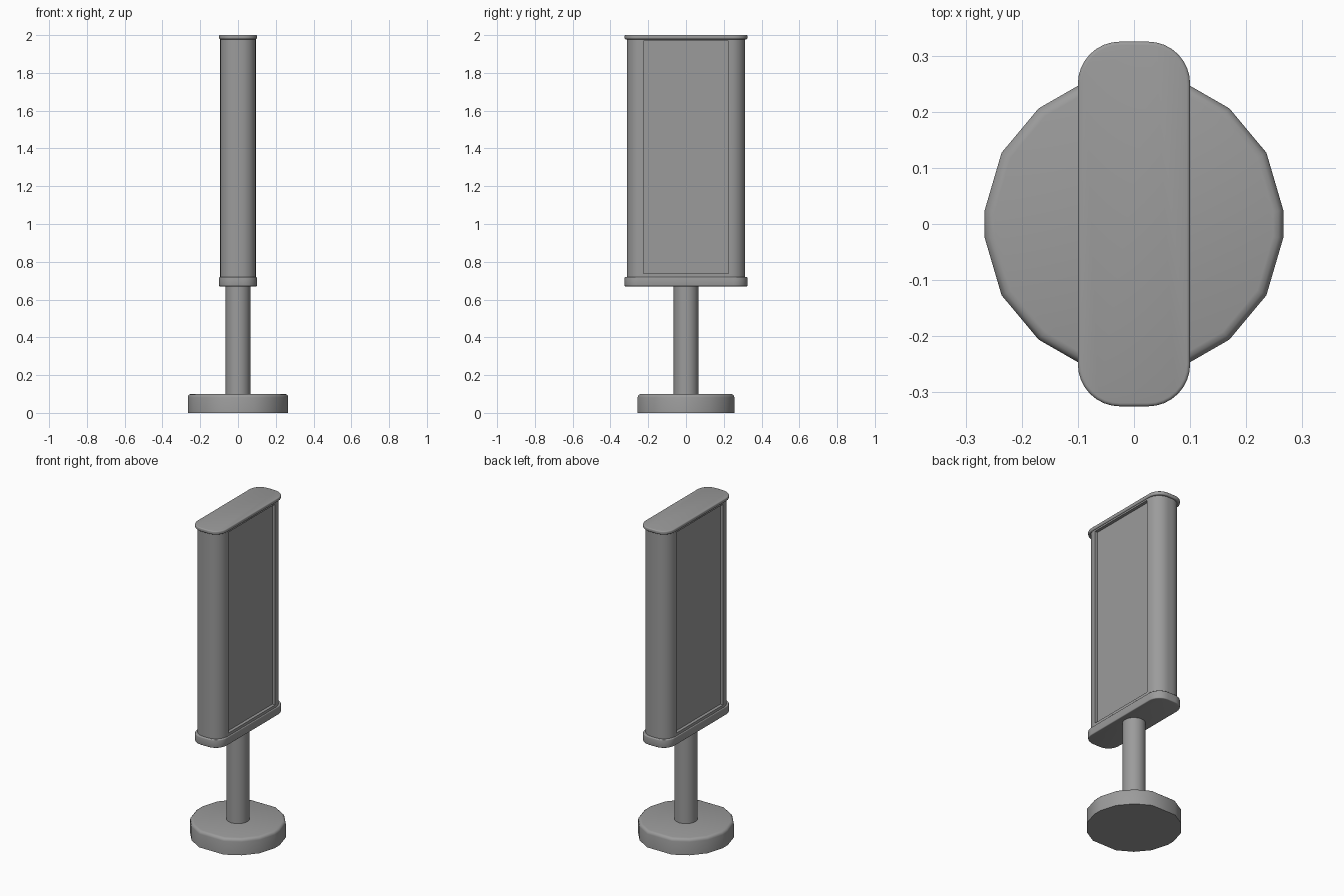
import bpy, bmesh, math

if "Cube" in bpy.data.objects:
    bpy.data.objects.remove(bpy.data.objects["Cube"])

grey = bpy.data.materials.new("dark_grey")
grey.diffuse_color = (0.33, 0.33, 0.33, 1)
grey.use_nodes = True
grey.node_tree.nodes["Principled BSDF"].inputs["Base Color"].default_value = grey.diffuse_color


def outline(hx, hy, r, seg=8):
    """Rounded rectangle, counter-clockwise."""
    pts = []
    for k, (sx, sy) in enumerate([(1, 1), (-1, 1), (-1, -1), (1, -1)]):
        for i in range(seg + 1):
            a = math.pi / 2 * (k + i / seg)
            pts.append((sx * (hx - r) + r * math.cos(a), sy * (hy - r) + r * math.sin(a)))
    return pts


def smooth(ob, angle=35):
    bpy.ops.object.select_all(action='DESELECT')
    ob.select_set(True)
    bpy.context.view_layer.objects.active = ob
    bpy.ops.object.shade_smooth_by_angle(angle=math.radians(angle))


def prism(name, pts, z0, z1, bevel_top=0, bevel_bottom=0):
    bm = bmesh.new()
    face = bm.faces.new([bm.verts.new((x, y, z0)) for x, y in pts])
    top = bmesh.ops.extrude_face_region(bm, geom=[face])["geom"]
    for v in top:
        if isinstance(v, bmesh.types.BMVert):
            v.co.z = z1
    bmesh.ops.recalc_face_normals(bm, faces=bm.faces)
    for z, w in ((z1, bevel_top), (z0, bevel_bottom)):
        if w:
            rim = [e for e in bm.edges if all(abs(v.co.z - z) < 1e-5 for v in e.verts)]
            bmesh.ops.bevel(bm, geom=rim, offset=w, segments=3, profile=0.5, affect='EDGES')
    me = bpy.data.meshes.new(name)
    bm.to_mesh(me)
    bm.free()
    me.materials.append(grey)
    ob = bpy.data.objects.new(name, me)
    bpy.context.collection.objects.link(ob)
    smooth(ob)
    return ob


# Faceted foot disc, mirrored from one quadrant
quad = [(0.266, 0.025), (0.236, 0.127), (0.17, 0.206), (0.083, 0.256)]
half = quad + [(-x, y) for x, y in reversed(quad)]
prism("base", half + [(-x, -y) for x, y in half], 0, 0.1, bevel_top=0.018)

# Round pole
circle = [(0.065 * math.cos(math.tau * i / 32), 0.065 * math.sin(math.tau * i / 32)) for i in range(32)]
prism("pole", circle, 0.09, 0.68)

# Lower tray and top cap share one outline
rim = outline(0.1, 0.325, 0.075)
prism("lower_tray", rim, 0.67, 0.72, bevel_top=0.005, bevel_bottom=0.005)
prism("top_cap", rim, 1.978, 2.0, bevel_top=0.006, bevel_bottom=0.006)

# Sign body with a recessed panel on each broad face
body = prism("sign_body", outline(0.094, 0.313, 0.08), 0.715, 1.985)
for side in (-1, 1):
    x0, x1 = sorted((side * 0.075, side * 0.125))
    cutter = prism("panel_cutter", [(x0, -0.225), (x1, -0.225), (x1, 0.225), (x0, 0.225)], 0.737, 1.968)
    mod = body.modifiers.new("panel_recess", 'BOOLEAN')
    mod.operation = 'DIFFERENCE'
    mod.solver = 'EXACT'
    mod.object = cutter
    bpy.context.view_layer.objects.active = body
    bpy.ops.object.modifier_apply(modifier=mod.name)
    bpy.data.objects.remove(cutter)
smooth(body)
